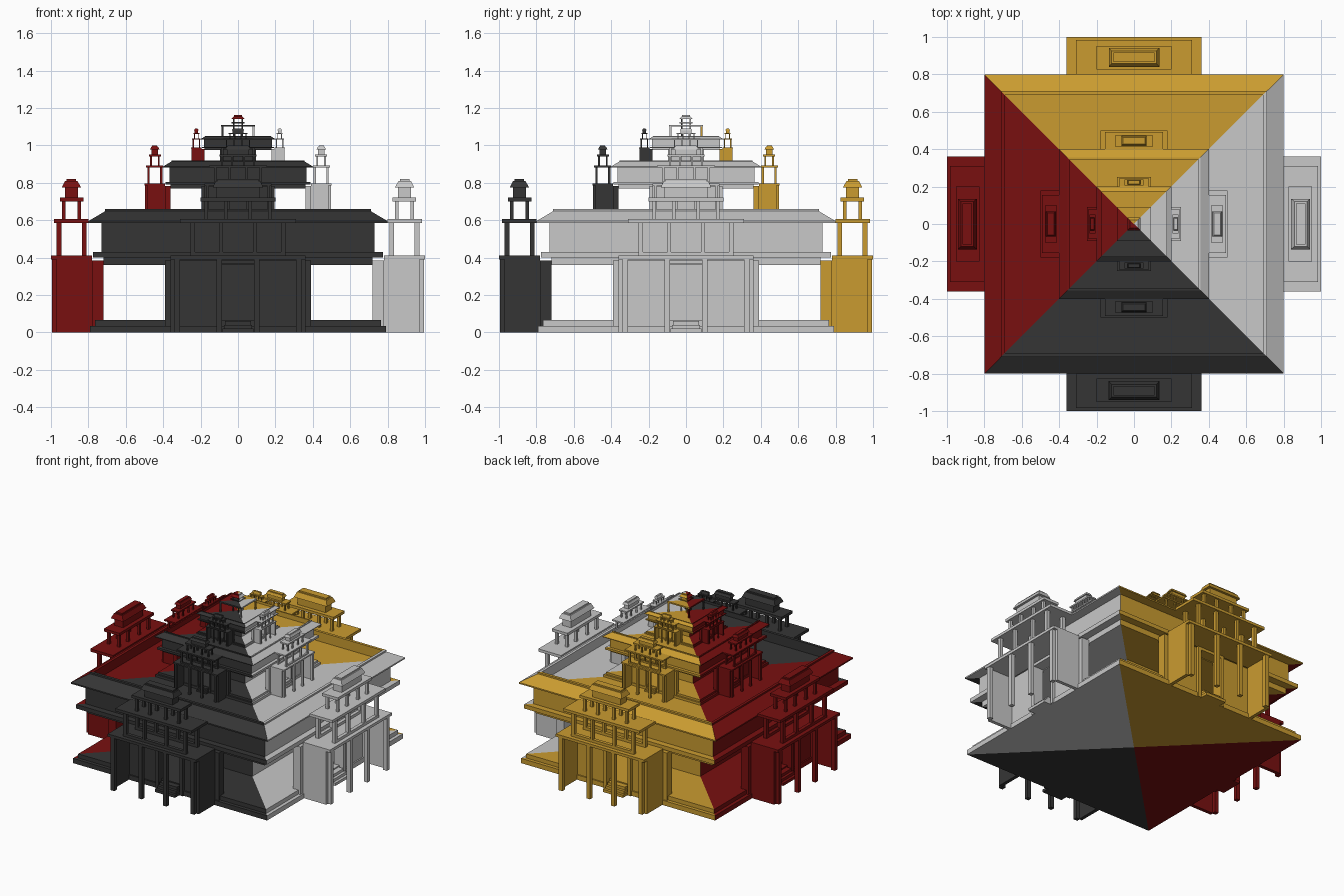
import bpy, bmesh, math
from mathutils import Matrix

if "Cube" in bpy.data.objects:
    bpy.data.objects.remove(bpy.data.objects["Cube"])

# One flat colour for each compass side
SIDES = ["front", "right", "back", "left"]


def material(name, rgb):
    m = bpy.data.materials.new(name)
    m.diffuse_color = (*rgb, 1)
    m.use_nodes = True
    m.node_tree.nodes["Principled BSDF"].inputs["Base Color"].default_value = m.diffuse_color
    return m


MATS = [material("charcoal", (0.036, 0.036, 0.036)),
        material("pale_grey", (0.58, 0.58, 0.58)),
        material("ochre_yellow", (0.59, 0.33, 0.030)),
        material("dark_red", (0.19, 0.005, 0.005))]


def finish(bm, name, mats):
    bmesh.ops.recalc_face_normals(bm, faces=bm.faces)
    me = bpy.data.meshes.new(name)
    bm.to_mesh(me)
    bm.free()
    for m in mats:
        me.materials.append(m)
    ob = bpy.data.objects.new(name, me)
    bpy.context.collection.objects.link(ob)
    return ob


def square_lathe(name, profile, s=1.0, base=0.0, order=(0, 1, 2, 3)):
    """Sweep an (r, z) profile round a square; each side gets its colour."""
    bm = bmesh.new()
    rings = []
    for r, z in profile:
        z = base + z * s
        if r == 0:
            rings.append([bm.verts.new((0, 0, z))] * 4)
        else:
            r *= s
            rings.append([bm.verts.new((x * r, y * r, z))
                          for x, y in ((-1, -1), (1, -1), (1, 1), (-1, 1))])
    for a, b in zip(rings, rings[1:]):
        for k in range(4):
            j = (k + 1) % 4
            vs = list(dict.fromkeys((a[k], a[j], b[j], b[k])))
            bm.faces.new(vs).material_index = order[k]
    return finish(bm, name, MATS)


def frustum(bm, lo, hi):
    """lo / hi = (x0, x1, d0, d1, z); d is the distance outward from the centre."""
    ring = []
    for x0, x1, d0, d1, z in (lo, hi):
        ring.append([bm.verts.new((x, -d, z)) for x, d in
                     ((x0, d0), (x1, d0), (x1, d1), (x0, d1))])
    bm.faces.new(ring[0])
    bm.faces.new(ring[1])
    for k in range(4):
        j = (k + 1) % 4
        bm.faces.new((ring[0][k], ring[0][j], ring[1][j], ring[1][k]))


def box(bm, x0, x1, d0, d1, z0, z1):
    frustum(bm, (x0, x1, d0, d1, z0), (x0, x1, d0, d1, z1))


def pair(bm, x0, x1, *rest):
    box(bm, x0, x1, *rest)
    box(bm, -x1, -x0, *rest)


def slab(bm, half, *rest):
    box(bm, -half, half, *rest)


def gate_tower(name, k, s, base):
    bm = bmesh.new()
    # gate wall with door opening and frame
    pair(bm, 0.085, 0.39, 0.72, 0.78, 0, 0.385)
    slab(bm, 0.085, 0.72, 0.78, 0.365, 0.385)
    pair(bm, 0.085, 0.11, 0.78, 0.80, 0, 0.385)
    slab(bm, 0.085, 0.78, 0.80, 0.365, 0.385)
    # door steps
    for i in range(3):
        slab(bm, 0.082 - 0.006 * i, 0.77, 0.85 - 0.02 * i, 0.02 * i, 0.02 * (i + 1))
    # porch: side walls, posts, roof slab
    pair(bm, 0.335, 0.36, 0.78, 0.97, 0, 0.39)
    pair(bm, 0.31, 0.34, 0.965, 0.995, 0, 0.39)
    pair(bm, 0.085, 0.115, 0.965, 0.995, 0, 0.39)
    slab(bm, 0.36, 0.78, 1.0, 0.39, 0.41)
    # second storey
    for d in (0.81, 0.945):
        pair(bm, 0.23, 0.255, d, d + 0.025, 0.41, 0.585)
        pair(bm, 0.08, 0.10, d, d + 0.025, 0.41, 0.585)
        slab(bm, 0.255, d, d + 0.025, 0.41, 0.43)
    slab(bm, 0.31, 0.80, 0.985, 0.585, 0.605)
    # third storey
    for d in (0.84, 0.922):
        pair(bm, 0.16, 0.18, d, d + 0.018, 0.605, 0.70)
        pair(bm, 0.055, 0.075, d, d + 0.018, 0.605, 0.70)
    slab(bm, 0.20, 0.825, 0.952, 0.70, 0.72)
    # crowning hipped roof
    slab(bm, 0.115, 0.855, 0.925, 0.72, 0.775)
    frustum(bm, (-0.135, 0.135, 0.84, 0.942, 0.775), (-0.12, 0.12, 0.858, 0.925, 0.81))
    slab(bm, 0.11, 0.866, 0.917, 0.81, 0.82)
    bm.transform(Matrix.Translation((0, 0, base)) @ Matrix.Rotation(k * math.pi / 2, 4, 'Z')
                 @ Matrix.Scale(s, 4))
    finish(bm, name, [MATS[k]])


# Palace storey section: plinth, core, ledge, wall band, eave, sunken deck
STOREY = [(0, 0), (0.79, 0), (0.79, 0.035), (0.765, 0.035), (0.765, 0.065),
          (0.39, 0.065), (0.39, 0.36), (0.72, 0.36), (0.72, 0.40), (0.775, 0.40),
          (0.775, 0.43), (0.73, 0.43), (0.73, 0.585), (0.80, 0.585), (0.80, 0.595),
          (0.71, 0.648), (0.71, 0.66), (0.69, 0.66), (0.69, 0.59), (0, 0.59)]

base, s = 0.0, 1.0
for tier in ("lower", "middle", "upper"):
    square_lathe(tier + "_storey", STOREY, s, base)
    for k, side in enumerate(SIDES):
        gate_tower(f"{tier}_{side}_gate", k, s, base)
    base += 0.59 * s
    s *= 0.5

# Rooftop pavilion: posts, canopy and small finial roof
for k, side in enumerate(SIDES):
    bm = bmesh.new()
    box(bm, -0.088, -0.078, 0.078, 0.088, base, 1.10)
    pair(bm, 0.018, 0.026, 0.018, 0.026, base, 1.14)
    bm.transform(Matrix.Rotation(k * math.pi / 2, 4, 'Z'))
    finish(bm, f"pavilion_{side}_posts", [MATS[k]])
square_lathe("pavilion_canopy", [(0, 1.10), (0.09, 1.10), (0.09, 1.11), (0, 1.11)])
square_lathe("finial_ledge", [(0, 1.118), (0.035, 1.118), (0.035, 1.125), (0, 1.125)])
square_lathe("finial_roof", [(0, 1.14), (0.036, 1.14), (0.022, 1.155), (0.022, 1.162), (0, 1.162)],
             order=(3, 1, 2, 3))
